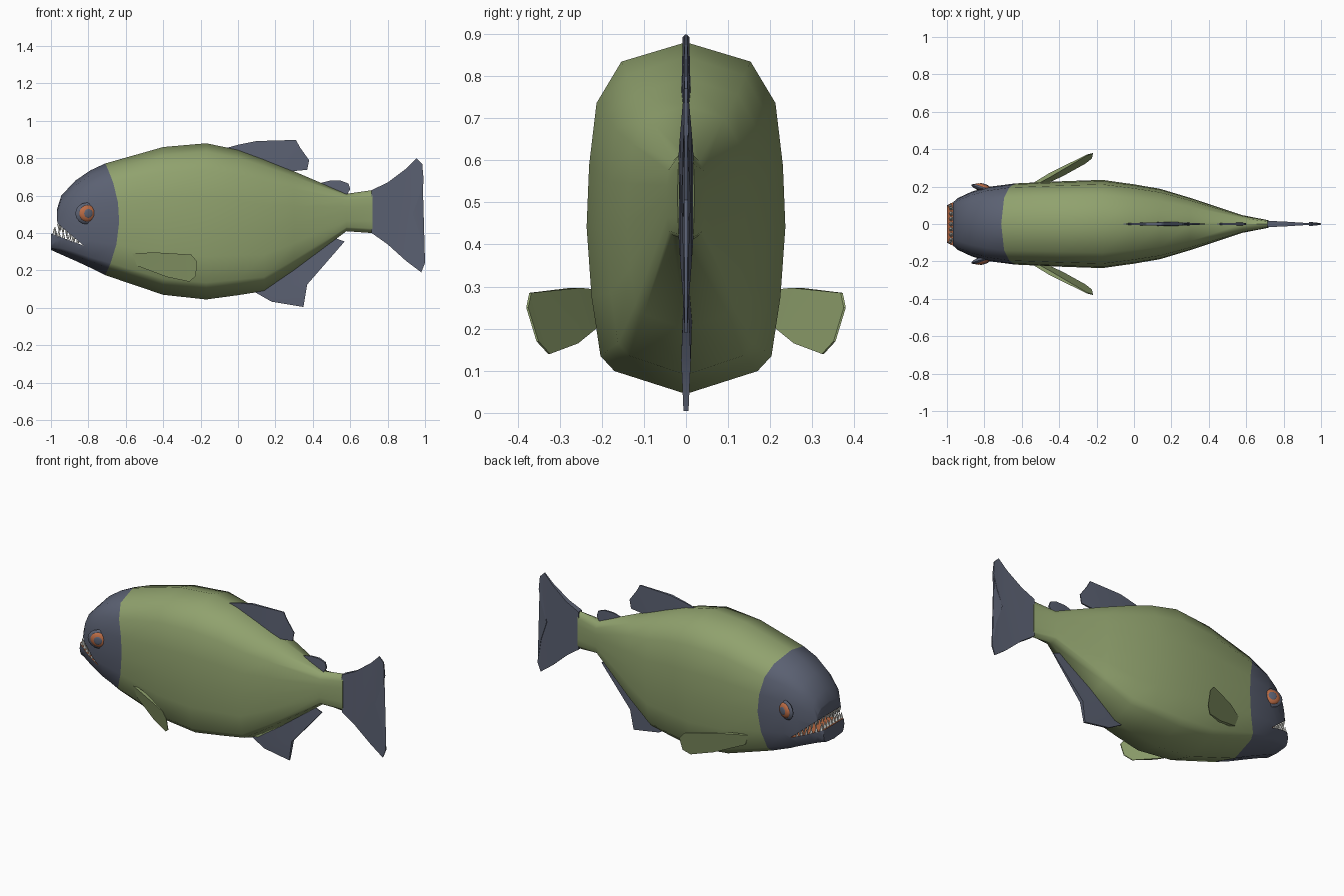
import bpy, bmesh, math
from mathutils import Vector, Matrix

if "Cube" in bpy.data.objects:
    bpy.data.objects.remove(bpy.data.objects["Cube"])


def material(name, rgb):
    m = bpy.data.materials.new(name)
    m.use_nodes = True
    m.diffuse_color = (*rgb, 1)
    bsdf = next(n for n in m.node_tree.nodes if n.type == 'BSDF_PRINCIPLED')
    bsdf.inputs["Base Color"].default_value = (*rgb, 1)
    bsdf.inputs["Roughness"].default_value = 0.7
    return m


GREEN = material("olive_green", (0.28, 0.36, 0.155))
SLATE = material("slate_blue", (0.105, 0.12, 0.17))
ORANGE = material("flesh_orange", (0.5, 0.15, 0.06))
WHITE = material("tooth_white", (0.85, 0.85, 0.8))


def finish(name, bm, mats):
    bmesh.ops.recalc_face_normals(bm, faces=bm.faces[:])
    mesh = bpy.data.meshes.new(name)
    bm.to_mesh(mesh)
    bm.free()
    for m in mats:
        mesh.materials.append(m)
    ob = bpy.data.objects.new(name, mesh)
    bpy.context.collection.objects.link(ob)
    return ob


def select(ob):
    bpy.ops.object.select_all(action='DESELECT')
    ob.select_set(True)
    bpy.context.view_layer.objects.active = ob


def smooth(ob, angle=50):
    select(ob)
    bpy.ops.object.shade_smooth_by_angle(angle=math.radians(angle))


# Body: one half section, lofted through stations (x, top, bottom, half width, bulge)
HALF = [(0, 1), (.65, .89), (.9, .655), (.975, .3), (1, -.05), (.95, -.45),
        (.86, -.785), (.72, -.87), (0, -1)]
SECTION = HALF + [(-y, z) for y, z in HALF[-2:0:-1]]
STATIONS = [(-1, .42, .31, .1, 0), (-.967, .53, .295, .118, 0),
            (-.945, .6, .285, .137, 0), (-.87, .68, .252, .172, 0),
            (-.79, .735, .215, .197, 0), (-.71, .772, .175, .217, .075),
            (-.4, .86, .07, .228, 0), (-.17, .88, .045, .236, 0),
            (0, .845, .068, .212, 0), (.14, .795, .09, .188, 0),
            (.3, .73, .2, .14, 0), (.58, .61, .41, .047, 0),
            (.72, .63, .4, .02, 0)]
HEAD_END = 5

bm = bmesh.new()
rings = []
for x, top, low, w, bulge in STATIONS:
    mid, h = (top + low) / 2, (top - low) / 2
    rings.append([bm.verts.new((x + bulge * (1 - z * z), w * y, mid + h * z))
                  for y, z in SECTION])
for i, (a, b) in enumerate(zip(rings, rings[1:])):
    for j in range(len(a)):
        k = (j + 1) % len(a)
        bm.faces.new((a[j], a[k], b[k], b[j])).material_index = int(i < HEAD_END)
bm.faces.new(rings[0]).material_index = 1
bm.faces.new(rings[-1])
body = finish("body", bm, [GREEN, SLATE, ORANGE])

# Open mouth: wedge cutter with flesh sides; its upright face trims the snout
WEDGE = [(-.825, .333), (-.966, .452), (-.972, .6), (-1.1, .6), (-1.1, .435)]
bm = bmesh.new()
sides = [[bm.verts.new((x, y, z)) for x, z in WEDGE] for y in (-.4, .4)]
for cap in sides:
    bm.faces.new(cap)
for j in range(len(WEDGE)):
    k = (j + 1) % len(WEDGE)
    f = bm.faces.new((sides[0][j], sides[0][k], sides[1][k], sides[1][j]))
    f.material_index = 1 if j == 1 else 2
cutter = finish("mouth_cutter", bm, [GREEN, SLATE, ORANGE])
cutter.hide_render = True
mod = body.modifiers.new("mouth", 'BOOLEAN')
mod.operation = 'DIFFERENCE'
mod.solver = 'EXACT'
mod.object = cutter
select(body)
bpy.ops.object.modifier_apply(modifier="mouth")
bpy.data.objects.remove(cutter)
smooth(body)


# Teeth: rows of small cones along the lips and across the front
def jaw_width(x):
    for a, b in zip(STATIONS, STATIONS[1:]):
        if a[0] <= x <= b[0]:
            t = (x - a[0]) / (b[0] - a[0])
            return a[3] + t * (b[3] - a[3])


def teeth(name, corner, tip, direction, size):
    bm = bmesh.new()
    spots = []
    for i in range(1, 7):
        t = i / 6.3
        x = corner[0] + t * (tip[0] - corner[0])
        z = corner[1] + t * (tip[1] - corner[1])
        y = jaw_width(x) * .88
        spots += [(x, y, z, .55 + .45 * t), (x, -y, z, .55 + .45 * t)]
    spots += [(tip[0] + .012, .028 * i, tip[1], 1) for i in range(-3, 4)]
    for x, y, z, s in spots:
        h = size * s
        place = Matrix.Translation((x, y, z + direction * h * .4))
        if direction < 0:
            place = place @ Matrix.Rotation(math.pi, 4, 'X')
        bmesh.ops.create_cone(bm, cap_ends=True, segments=5, radius1=.012 * s,
                              radius2=0, depth=h, matrix=place)
    return finish(name, bm, [WHITE])


teeth("upper_teeth", (-.835, .342), (-.962, .45), -1, .048)
teeth("lower_teeth", (-.835, .337), (-.99, .395), 1, .045)


# Fins: flat outlines (x, z), thick at the root and thin at the tip
def fin(name, outline, root, thick, mat, plane=lambda x, z: 0):
    root = Vector(root)
    reach = max((Vector(p) - root).length for p in outline)
    bm = bmesh.new()
    layers = []
    for s in (-1, 1):
        layer = []
        for x, z in outline:
            t = thick * max(.15, 1 - (Vector((x, z)) - root).length / reach)
            layer.append(bm.verts.new((x, plane(x, z) + s * t, z)))
        layers.append(layer)
    caps = [bm.faces.new(layer) for layer in layers]
    for j in range(len(outline)):
        k = (j + 1) % len(outline)
        bm.faces.new((layers[0][j], layers[0][k], layers[1][k], layers[1][j]))
    bmesh.ops.triangulate(bm, faces=caps)
    ob = finish(name, bm, [mat])
    smooth(ob, 35)
    return ob


fin("tail_fin", [(.715, .63), (.8, .67), (.9, .745), (.955, .8), (.985, .77),
                 (.992, .69), (.97, .6), (.935, .505), (.975, .39), (1, .24),
                 (.98, .19), (.9, .25), (.8, .34), (.715, .4), (.705, .515)],
    (.72, .515), .023, SLATE)
fin("dorsal_fin", [(-.08, .85), (0, .872), (.1, .892), (.31, .898), (.33, .86),
                   (.38, .79), (.37, .738), (.28, .73), (.2, .72), (0, .8)],
    (.15, .77), .017, SLATE)
fin("rear_dorsal_fin", [(.43, .665), (.49, .68), (.55, .68), (.59, .665),
                        (.6, .635), (.58, .6), (.47, .63)],
    (.53, .62), .014, SLATE)
fin("anal_fin", [(.08, .09), (.18, .033), (.35, .005), (.37, .125), (.57, .355),
                 (.5, .38), (.3, .24), (.14, .13)],
    (.3, .2), .017, SLATE)

# Pectoral fins: splayed outward and back
PADDLE = [(-.565, .29), (-.45, .297), (-.25, .285), (-.22, .25), (-.225, .17),
          (-.26, .14), (-.38, .165), (-.54, .225)]
for side, s in (("left", 1), ("right", -1)):
    # The fish faces -x, so these sides follow the frame's y direction
    fin("pectoral_fin_" + ("back" if s > 0 else "front"), PADDLE, (-.45, .24), .016,
        GREEN, lambda x, z: s * (.377 + .556 * (x + .22) + .27 * (z - .25)))


# Eyes: slate socket, orange ball and a thin pupil plate
def eye(side, s):
    turn = Matrix.Rotation(s * math.radians(-18), 4, 'Z')
    base = Matrix.Translation((-.807, s * .188, .505)) @ turn
    base = base @ Matrix.Rotation(-s * math.pi / 2, 4, 'X')
    parts = [("socket", SLATE, 0, (.066, .058, .016)),
             ("ball", ORANGE, .006, (.05, .046, .02)),
             ("pupil", SLATE, .0235, (.024, .024, .004))]
    for name, mat, out, size in parts:
        bm = bmesh.new()
        place = base @ Matrix.Translation((0, 0, out)) @ Matrix.Diagonal((*size, 1))
        bmesh.ops.create_uvsphere(bm, u_segments=16, v_segments=8, radius=1,
                                  matrix=place)
        smooth(finish("eye_" + name + "_" + side, bm, [mat]))


eye("back", 1)
eye("front", -1)
